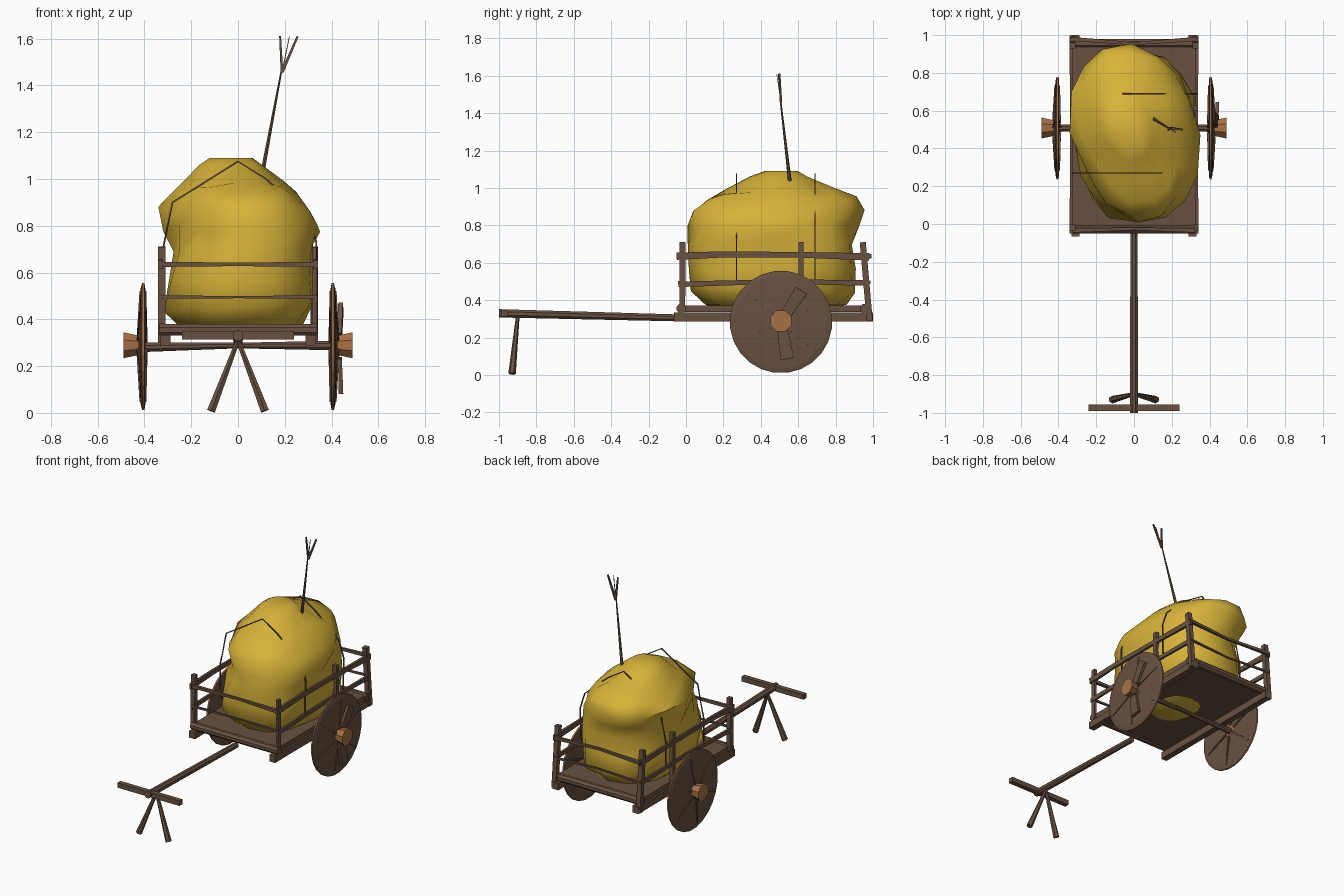
import bpy, math, random
from mathutils import Vector

random.seed(4)
if "Cube" in bpy.data.objects:
    bpy.data.objects.remove(bpy.data.objects["Cube"], do_unlink=True)


def material(name, rgb):
    m = bpy.data.materials.new(name)
    m.use_nodes = True
    m.diffuse_color = (*rgb, 1)
    m.node_tree.nodes["Principled BSDF"].inputs["Base Color"].default_value = (*rgb, 1)
    return m


WOOD = material("dark brown wood", (0.14, 0.083, 0.052))
HUB = material("orange brown wood", (0.39, 0.165, 0.06))
HAY = material("yellow hay", (0.68, 0.45, 0.04))
parts = []


def loft(name, rings, mat):
    """Skin a list of equal rings of points and cap both ends."""
    n = len(rings[0])
    verts = [p for r in rings for p in r]
    faces = [(k * n + i, k * n + (i + 1) % n, (k + 1) * n + (i + 1) % n, (k + 1) * n + i)
             for k in range(len(rings) - 1) for i in range(n)]
    faces += [tuple(reversed(range(n))), tuple(range(len(verts) - n, len(verts)))]
    me = bpy.data.meshes.new(name)
    me.from_pydata([tuple(v) for v in verts], [], faces)
    me.materials.append(mat)
    ob = bpy.data.objects.new(name, me)
    bpy.context.collection.objects.link(ob)
    parts.append(ob)
    return ob


def beam(name, path, radii, mat=WOOD, sides=6, flat=1.0):
    """Prism along a path; one radius per point, flat scales its height."""
    pts = [Vector(p) for p in path]
    rings = []
    for i, p in enumerate(pts):
        d = (pts[min(i + 1, len(pts) - 1)] - pts[max(i - 1, 0)]).normalized()
        up = Vector((0, 0, 1)) if abs(d.z) < 0.9 else Vector((0, 1, 0))
        u = up.cross(d).normalized()
        v = d.cross(u)
        r = radii[i] if isinstance(radii, (list, tuple)) else radii
        rings.append([p + u * r * math.cos(t) + v * r * flat * math.sin(t)
                      for t in [math.tau * (k + 0.5) / sides for k in range(sides)]])
    return loft(name, rings, mat)


def box(name, lo, hi, mat=WOOD):
    rings = [[(lo[0], lo[1], z), (hi[0], lo[1], z), (hi[0], hi[1], z), (lo[0], hi[1], z)]
             for z in (lo[2], hi[2])]
    return loft(name, rings, mat)


# Cart bed
box("deck", (-0.325, -0.04, 0.338), (0.325, 0.97, 0.372))
for y, label in ((-0.025, "front"), (0.955, "back")):
    beam(label + "_deck_beam", [(-0.335, y, 0.355), (0.335, y, 0.355)], 0.027, sides=8)
for s, side in ((-1, "right"), (1, "left")):
    box(side + "_bed_runner", (s * 0.31 - 0.022, -0.065, 0.285), (s * 0.31 + 0.022, 1.0, 0.333))

    # Fence posts and side rails
    x = s * 0.326
    wide = 0.022 if s < 0 else 0.013
    beam(side + "_front_post", [(x, -0.02, 0.34), (x, -0.018, 0.71)], wide, sides=4, flat=0.022 / wide)
    beam(side + "_middle_post", [(x, 0.615, 0.34), (x, 0.615, 0.71)], 0.02, sides=4)
    beam(side + "_back_post", [(x, 0.982, 0.29), (x, 0.945, 0.71)], 0.023, sides=4)
    x = s * 0.332
    beam(side + "_top_rail", [(x, -0.05, 0.635), (x, 0.2, 0.645), (x, 0.6, 0.643), (x, 0.98, 0.632)],
         [0.013, 0.011, 0.01, 0.013], sides=4, flat=2.1)
    beam(side + "_lower_rail", [(x, -0.04, 0.485), (x, 0.5, 0.5), (x, 0.98, 0.492)],
         [0.011, 0.009, 0.011], sides=4, flat=1.9)

# Cross rails of the fence
for label, y, bow in (("front", -0.035, 0.01), ("back", 0.98, -0.025)):
    for z, r in ((0.635, 0.014), (0.495, 0.009)):
        beam(label + "_cross_rail", [(-0.335, y, z), (0, y + bow, z), (0.335, y, z)],
             [r * 1.1, r * 0.75, r * 1.1], sides=4)

# Pole, handle bar and prop legs
beam("pole", [(0, -1.0, 0.33), (0, -0.02, 0.305)], [0.024, 0.02], sides=8)
beam("handle_bar", [(-0.24, -0.972, 0.33), (0.24, -0.972, 0.33)], 0.024, sides=4)
for s, side in ((-1, "right"), (1, "left")):
    beam(side + "_prop_leg", [(0, -0.9, 0.31), (s * 0.115, -0.93, 0.008)], [0.01, 0.02], sides=6)

# Axle and slightly domed wheels with a narrow orange tread
CY, CZ = 0.508, 0.284
beam("axle", [(-0.42, CY, 0.28), (0, CY, 0.288), (0.42, CY, 0.288)], [0.022, 0.013, 0.022], sides=8)
for s, side in ((-1, "right"), (1, "left")):
    profile = ((0.396, 0.25), (0.4, 0.273), (0.41, 0.274), (0.416, 0.25), (0.425, 0.1))
    wheel = beam(side + "_wheel", [(s * x, CY, CZ) for x, r in profile], [r for x, r in profile], sides=24)
    wheel.data.materials.append(HUB)
    for f in wheel.data.polygons:
        out = math.hypot(f.center.y - CY, f.center.z - CZ)
        f.material_index = 1 if out > 0.265 else 0
    beam(side + "_hub", [(s * 0.395, CY, CZ + 0.005), (s * 0.43, CY, CZ + 0.005), (s * 0.49, CY, CZ + 0.005)],
         [0.04, 0.046, 0.06], HUB, sides=8)
    # Spokes on both faces of the wheel
    for k in range(6):
        a = math.tau * (k + 0.35) / 6
        c, w = math.cos(a), math.sin(a)
        for x0, x1 in ((0.394, 0.396), (0.426, 0.417)):
            beam(side + "_spoke", [(s * x0, CY + 0.04 * c, CZ + 0.04 * w),
                                   (s * x1, CY + 0.24 * c, CZ + 0.24 * w)], [0.01, 0.006], sides=4)

# Loose planks nailed on the left wheel
for a, reach in ((1.0, 0.2), (-1.4, 0.2)):
    c, w = math.cos(a), math.sin(a)
    beam("wheel_plank", [(0.436, CY + 0.05 * c, CZ + 0.05 * w), (0.44, CY + reach * c, CZ + reach * w)],
         [0.011, 0.014], sides=4, flat=3.6)

# Hay pile: height, x range, y range of each layer
layers = [(0.315, -0.05, 0.10, 0.35, 0.5), (0.335, -0.12, 0.14, 0.27, 0.58),
          (0.375, -0.26, 0.27, 0.09, 0.85), (0.45, -0.31, 0.33, 0.01, 0.91),
          (0.58, -0.31, 0.34, 0.0, 0.92), (0.70, -0.29, 0.33, 0.02, 0.9),
          (0.79, -0.31, 0.355, 0.02, 0.92), (0.88, -0.345, 0.32, 0.02, 0.945),
          (0.95, -0.28, 0.25, 0.1, 0.93), (0.99, -0.22, 0.2, 0.2, 0.8),
          (1.06, -0.17, 0.1, 0.33, 0.65), (1.09, -0.12, 0.06, 0.42, 0.6)]
SEG = 16
rings = []
for z, x0, x1, y0, y1 in layers:
    ring = []
    for k in range(SEG):
        a = math.tau * k / SEG
        c, w = math.cos(a), math.sin(a)
        # Lopsided: cut away at front right and back left, more so higher up
        cut = (0.42 if c < 0 else 0.25) * (1 if z > 0.75 else 0.25)
        j = random.uniform(0.95, 1.03) - cut * max(0, c * w)
        px = (x0 + x1) / 2 + (x1 - x0) / 2 * math.copysign(abs(c) ** 0.8, c) * j
        py = (y0 + y1) / 2 + (y1 - y0) / 2 * math.copysign(abs(w) ** 0.8, w) * j
        dz = random.uniform(-0.02, 0.02) if 0.4 < z < 1.05 else 0
        ring.append((px, py, z + dz))
    rings.append(ring)
hay = loft("hay_pile", rings, HAY)

# Ropes tied over the hay
for y, label in ((0.27, "front"), (0.69, "back")):
    beam(label + "_rope", [(-0.325, y, 0.5), (-0.325, y, 0.68), (-0.28, y, 0.9), (0, y, 1.075),
                           (0.12, y, 1.0), (0.3, y, 0.84), (0.335, y, 0.73), (0.33, y, 0.5)],
         0.005, sides=4)

# Pitchfork stuck in the hay
beam("fork_handle", [(0.09, 0.565, 0.95), (0.187, 0.505, 1.47)], [0.011, 0.004], sides=6)
for x, y, r in ((0.18, 0.495, 0.008), (0.22, 0.485, 0.003), (0.255, 0.5, 0.009)):
    beam("fork_tine", [(0.188, 0.508, 1.455), (x, y, 1.61)], [r, r * 0.7], sides=4)

# Smooth shading, with the hay softer than the timber
for group, angle in (([p for p in parts if p != hay], 35), ([hay], 70)):
    for ob in bpy.context.view_layer.objects:
        ob.select_set(ob in group)
    bpy.context.view_layer.objects.active = group[0]
    bpy.ops.object.shade_smooth_by_angle(angle=math.radians(angle))
